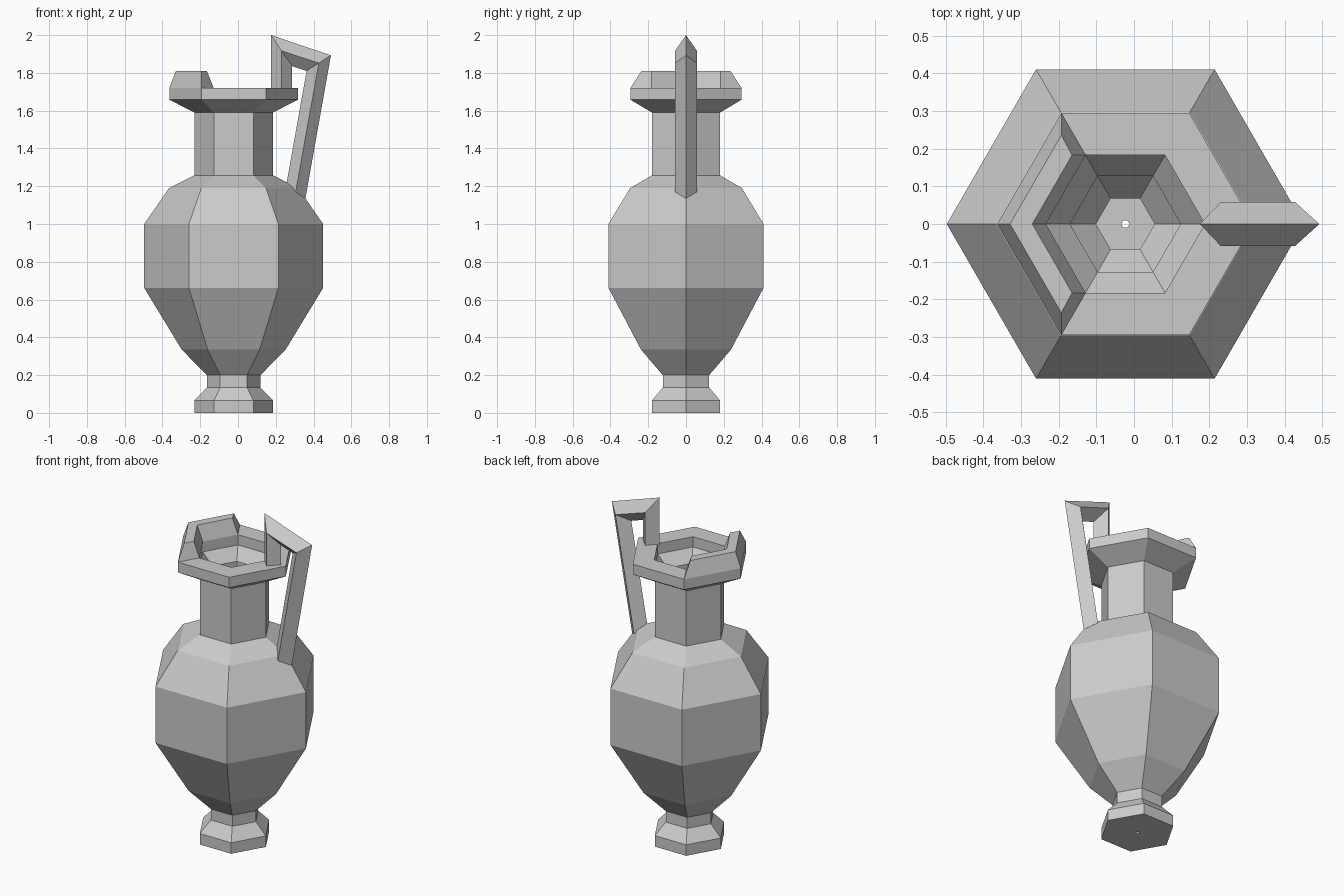
import bpy
import bmesh
from math import cos, sin, pi

cube = bpy.data.objects.get("Cube")
if cube:
    bpy.data.objects.remove(cube, do_unlink=True)

AXIS_X = -0.023
RIM_Z = 1.72
SIDES = 6

clay = bpy.data.materials.new("grey clay")
clay.use_nodes = True
COLOUR = (0.6, 0.6, 0.6, 1.0)
clay.diffuse_color = COLOUR
clay.node_tree.nodes["Principled BSDF"].inputs["Base Color"].default_value = COLOUR


def loft(bm, sections, closed):
    """Skin a list of closed cross-sections; cap the ends or join them."""
    rings = [[bm.verts.new(p) for p in s] for s in sections]
    pairs = list(zip(rings, rings[1:]))
    if closed:
        pairs.append((rings[-1], rings[0]))
    else:
        bm.faces.new(rings[0])
        bm.faces.new(rings[-1])
    for a, b in pairs:
        for i in range(len(a)):
            j = (i + 1) % len(a)
            bm.faces.new((a[i], a[j], b[j], b[i]))
    bmesh.ops.recalc_face_normals(bm, faces=bm.faces[:])


def finish(bm, name):
    mesh = bpy.data.meshes.new(name)
    bm.to_mesh(mesh)
    bm.free()
    mesh.materials.append(clay)
    obj = bpy.data.objects.new(name, mesh)
    bpy.context.scene.collection.objects.link(obj)
    return obj


# Hollow six-sided jug: (radius, height) up the outside, then down the inside
outside = [(0.011, 0), (0.208, 0), (0.208, 0.066), (0.142, 0.134), (0.142, 0.2),
           (0.275, 0.335), (0.474, 0.662), (0.474, 1.0), (0.342, 1.19),
           (0.208, 1.258), (0.208, 1.59), (0.34, 1.658), (0.34, RIM_Z)]
inside = [(0.211, RIM_Z), (0.211, 1.658), (0.147, 1.59), (0.147, 1.22),
          (0.29, 1.14), (0.41, 0.98), (0.41, 0.68), (0.215, 0.36),
          (0.078, 0.22), (0.078, 0.066), (0.011, 0.066)]
angles = [2 * pi * i / SIDES for i in range(SIDES)]
bm = bmesh.new()
loft(bm, [[(AXIS_X + r * cos(a), r * sin(a), z) for a in angles]
          for r, z in outside + inside], closed=True)

# Raised pouring lip, pulled up from the two rim faces opposite the handle
lip_faces = [f for f in bm.faces
             if all(abs(v.co.z - RIM_Z) < 0.001 for v in f.verts)
             and f.calc_center_median().x < AXIS_X - 0.1]
raised = bmesh.ops.extrude_face_region(bm, geom=lip_faces)["geom"]
bmesh.ops.delete(bm, geom=[f for f in lip_faces if f.is_valid], context='FACES')
for v in [g for g in raised if isinstance(g, bmesh.types.BMVert)]:
    radius = ((v.co.x - AXIS_X) ** 2 + v.co.y ** 2) ** 0.5
    v.co.z = 1.81
    if radius < 0.3:
        v.co.x -= 0.036
    elif abs(v.co.y) < 0.01:
        v.co.x += 0.034
    else:
        v.co.y *= 0.8
bmesh.ops.recalc_face_normals(bm, faces=bm.faces[:])
finish(bm, "jug_body")

# Handle: diamond section swept from the rim over to the shoulder
HALF_WIDTH = 0.058
outer = [(0.175, 1.71), (0.175, 2.0), (0.492, 1.893), (0.357, 1.135)]
middle = [(0.23, 1.71), (0.23, 1.917), (0.428, 1.852), (0.305, 1.17)]
inner = [(0.287, 1.71), (0.287, 1.836), (0.363, 1.81), (0.256, 1.21)]
bm = bmesh.new()
loft(bm, [[(o[0], 0, o[1]), (m[0], HALF_WIDTH, m[1]),
           (i[0], 0, i[1]), (m[0], -HALF_WIDTH, m[1])]
          for o, m, i in zip(outer, middle, inner)], closed=False)
finish(bm, "handle")
